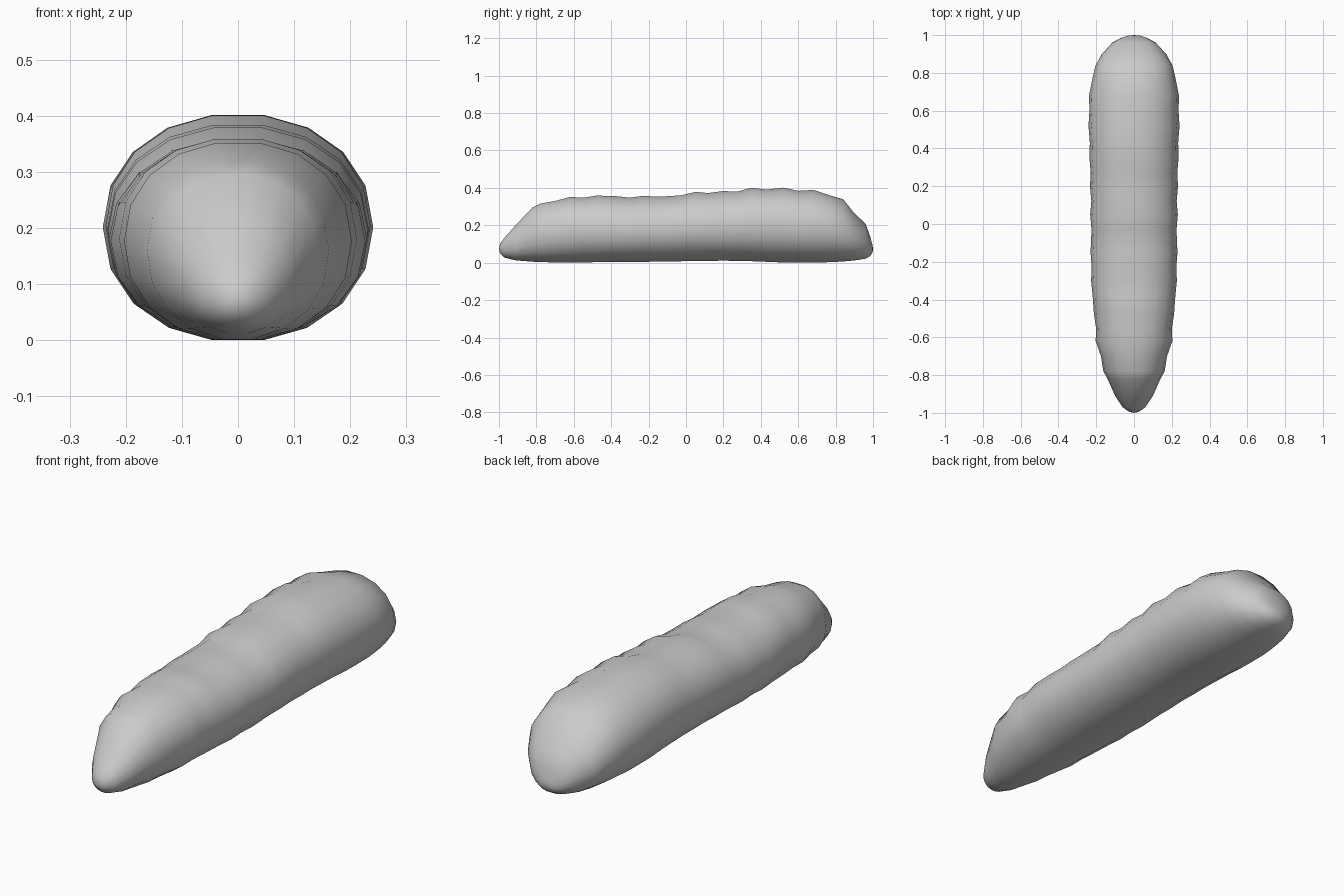
import bpy, bmesh
from math import cos, sin, pi, copysign

SIDES = 18
# Body stations: y, half width, underside z, top z (the ripples are the segments)
STATIONS = [
    (-0.995, .025, .060, .110), (-0.97, .060, .036, .145), (-0.91, .100, .021, .213),
    (-0.82, .140, .013, .308), (-0.78, .162, .011, .328), (-0.70, .175, .009, .342),
    (-0.62, .203, .008, .364), (-0.55, .201, .009, .360), (-0.48, .212, .010, .371),
    (-0.38, .219, .011, .369), (-0.30, .227, .012, .360), (-0.23, .224, .012, .370),
    (-0.15, .230, .013, .365), (-0.03, .225, .015, .372), (0.05, .232, .016, .391),
    (0.12, .226, .017, .385), (0.20, .233, .018, .396), (0.27, .229, .017, .392),
    (0.35, .236, .015, .413), (0.43, .234, .012, .404), (0.52, .241, .008, .414),
    (0.60, .236, .007, .397), (0.68, .238, .008, .402), (0.77, .220, .010, .372),
    (0.84, .204, .014, .352), (0.90, .170, .020, .276), (0.96, .115, .030, .220),
    (0.985, .070, .044, .150), (0.997, .032, .062, .105),
]


def power(v, e):
    return copysign(abs(v) ** e, v)


# Grub body: rounded rings joined along y
bm = bmesh.new()
rings = []
for y, w, lo, hi in STATIONS:
    mid, half = (lo + hi) / 2, (hi - lo) / 2
    ring = []
    for i in range(SIDES):
        a = 2 * pi * i / SIDES
        ring.append(bm.verts.new((w * power(cos(a), .94), y,
                                  mid + half * power(sin(a), .94))))
    rings.append(ring)
for r0, r1 in zip(rings, rings[1:]):
    for i in range(SIDES):
        j = (i + 1) % SIDES
        bm.faces.new((r0[i], r0[j], r1[j], r1[i]))

# Rounded end tips
for ring, y in ((rings[0], -1.0), (rings[-1], 1.0)):
    tip = bm.verts.new((0, y, .082))
    for i in range(SIDES):
        bm.faces.new((ring[i], ring[(i + 1) % SIDES], tip))

# Rest on the ground
low = min(v.co.z for v in bm.verts)
for v in bm.verts:
    v.co.z -= low
bmesh.ops.recalc_face_normals(bm, faces=bm.faces[:])
mesh = bpy.data.meshes.new("grub_body")
bm.to_mesh(mesh)
bm.free()
for p in mesh.polygons:
    p.use_smooth = True
body = bpy.data.objects.new("grub_body", mesh)
bpy.context.collection.objects.link(body)
